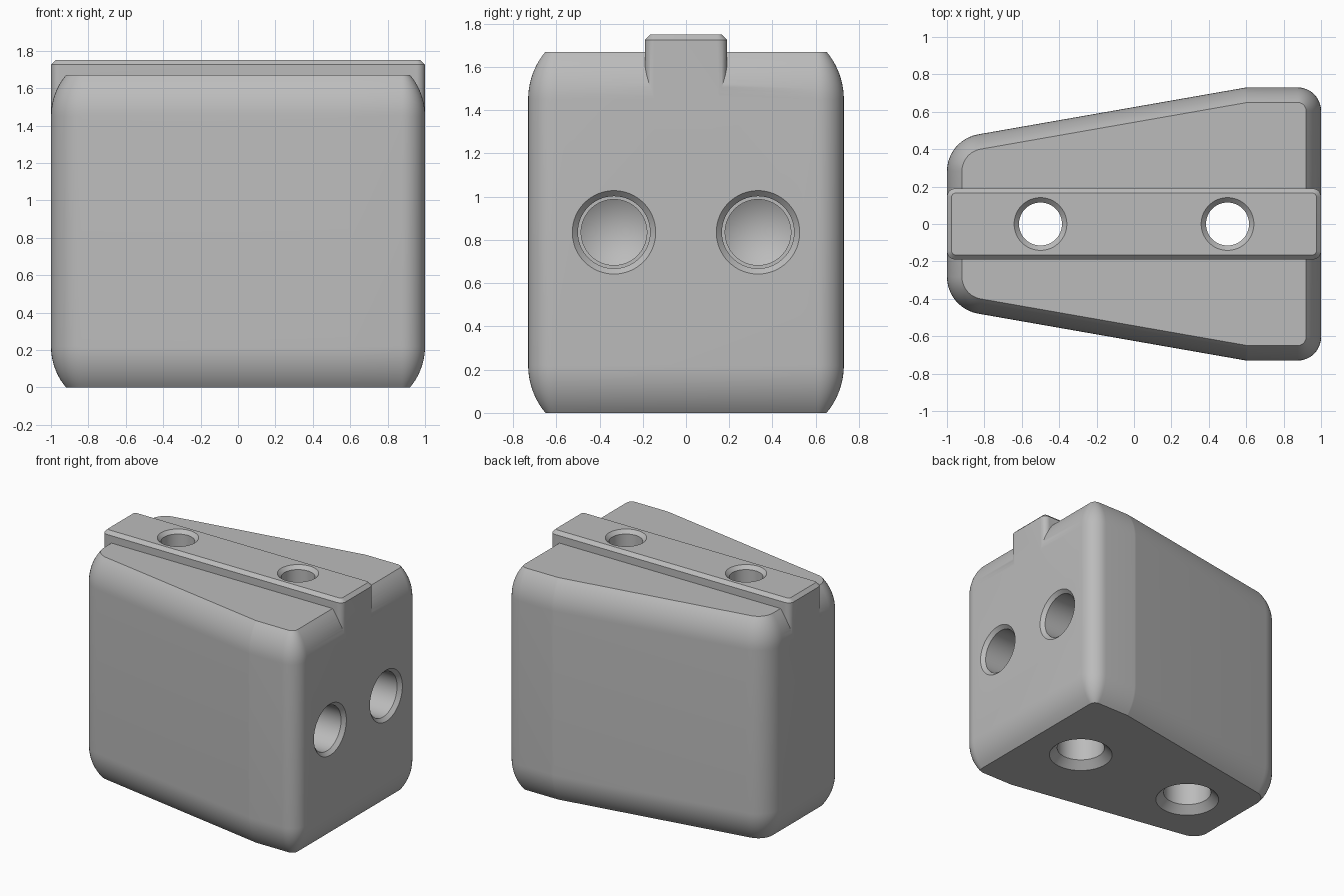
import bpy, bmesh, math
from mathutils import Vector, Matrix

if "Cube" in bpy.data.objects:
    bpy.data.objects.remove(bpy.data.objects["Cube"])

grey = bpy.data.materials.new("plain_grey")
grey.use_nodes = True
grey.diffuse_color = (0.5, 0.5, 0.5, 1)
grey.node_tree.nodes["Principled BSDF"].inputs["Base Color"].default_value = (0.5, 0.5, 0.5, 1)


def outline(corners, inset, steps=10):
    """Counter-clockwise polygon, moved inwards, with each (x, y, radius) corner rounded."""
    pts = []
    n = len(corners)
    for i, (x, y, r) in enumerate(corners):
        p = Vector((x, y))
        a = (p - Vector(corners[i - 1][:2])).normalized()
        b = (Vector(corners[(i + 1) % n][:2]) - p).normalized()
        na, nb = Vector((-a.y, a.x)), Vector((-b.y, b.x))
        mitre = (na + nb) / (1 + na.dot(nb))
        centre = p + mitre * r
        turn = na.angle(nb)
        start = math.atan2(-na.y, -na.x)
        for k in range(steps + 1):
            t = start + turn * k / steps
            pts.append(centre + Vector((math.cos(t), math.sin(t))) * (r - inset))
    return pts


def make_object(name, bm):
    bmesh.ops.recalc_face_normals(bm, faces=bm.faces)
    mesh = bpy.data.meshes.new(name)
    bm.to_mesh(mesh)
    bm.free()
    mesh.materials.append(grey)
    ob = bpy.data.objects.new(name, mesh)
    bpy.context.collection.objects.link(ob)
    return ob


def loft(name, corners, levels):
    """Stack inset copies of an outline at the (inset, z) levels."""
    bm = bmesh.new()
    rings = [[bm.verts.new((p.x, p.y, z)) for p in outline(corners, inset)]
             for inset, z in levels]
    for low, high in zip(rings, rings[1:]):
        for i in range(len(low)):
            bm.faces.new((low[i - 1], low[i], high[i], high[i - 1]))
    bm.faces.new(rings[0][::-1])
    bm.faces.new(rings[-1])
    return make_object(name, bm)


def drill(name, profile, matrix, sides=64):
    """Lathe a (radius, depth) profile into a hidden cutter."""
    bm = bmesh.new()
    verts = [bm.verts.new((r, 0, d)) for r, d in profile]
    edges = [bm.edges.new(pair) for pair in zip(verts, verts[1:])]
    bmesh.ops.spin(bm, geom=verts + edges, axis=(0, 0, 1), cent=(0, 0, 0),
                   angle=math.tau, steps=sides)
    bmesh.ops.remove_doubles(bm, verts=bm.verts, dist=1e-5)
    bmesh.ops.transform(bm, matrix=matrix, verts=bm.verts)
    ob = make_object(name, bm)
    ob.hide_render = True
    return ob


# Tapered body with arched edges at top and bottom
HEIGHT, RADIUS, SWEEP = 1.67, 0.342, math.radians(40)
arch = [(RADIUS * (1 - math.cos(t)), RADIUS * (math.sin(SWEEP) - math.sin(t)))
        for t in (SWEEP * k / 10 for k in range(10, -1, -1))]
levels = arch + [(inset, HEIGHT - z) for inset, z in reversed(arch)]
back = [(1, 0.73, 0.125), (0.6, 0.73, 0.1), (-1, 0.45, 0.2)]
front = [(x, -y, r) for x, y, r in reversed(back)]
body = loft("tapered_block", back + front, levels)

# Rail along the top with a chamfered rim
rail_corners = [(1, 0.19, 0.045), (-1, 0.19, 0.045), (-1, -0.19, 0.045), (1, -0.19, 0.045)]
rail = loft("top_rail", rail_corners, [(0, 1.3), (0, 1.725), (0.025, 1.75)])

# Vertical through holes, wider at the bottom
bolt = [(0, -0.05), (0.276, -0.05), (0.17, 0.056), (0.17, 0.3), (0.115, 0.3),
        (0.115, 1.724), (0.191, 1.8), (0, 1.8)]
cutters = [drill("bolt_hole_cutter", bolt, Matrix.Translation((x, 0, 0)))
           for x in (-0.5, 0.5)]

# Blind holes with conical ends in the wide end face
blind = [(0, -0.05), (0.243, -0.05), (0.167, 0.026), (0.167, 0.45), (0.152, 0.45),
         (0.152, 0.55), (0, 0.64)]
for y in (-0.333, 0.333):
    place = Matrix.Translation((1, y, HEIGHT / 2)) @ Matrix.Rotation(-math.pi / 2, 4, "Y")
    cutters.append(drill("blind_hole_cutter", blind, place))

# Join the rail and cut the holes
bpy.context.view_layer.objects.active = body
for tool in [rail] + cutters:
    mod = body.modifiers.new("cut", "BOOLEAN")
    mod.operation = "UNION" if tool is rail else "DIFFERENCE"
    mod.solver = "EXACT"
    mod.object = tool
    bpy.ops.object.modifier_apply(modifier=mod.name)
    bpy.data.objects.remove(tool)

bpy.ops.object.select_all(action="DESELECT")
body.select_set(True)
bpy.ops.object.shade_smooth_by_angle(angle=math.radians(25))
